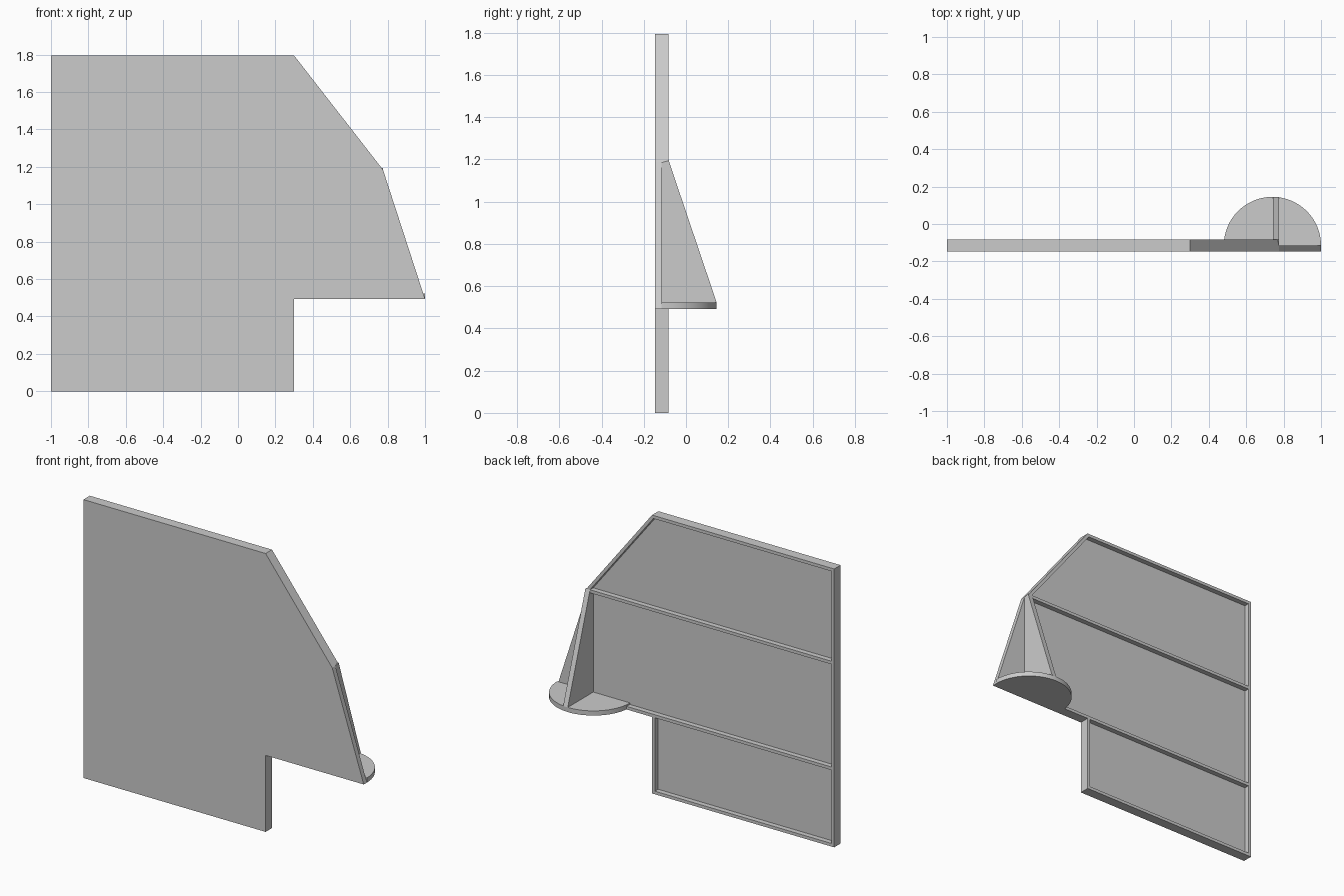
import bpy, bmesh, math
from mathutils import Vector

cube = bpy.data.objects.get("Cube")
if cube:
    bpy.data.objects.remove(cube, do_unlink=True)

grey = bpy.data.materials.new("plain grey")
grey.use_nodes = True
colour = (0.6, 0.6, 0.6, 1)
grey.diffuse_color = colour
grey.node_tree.nodes["Principled BSDF"].inputs["Base Color"].default_value = colour


def prism(name, points, offset):
    """Extrude a closed outline of 3D points along the offset."""
    bm = bmesh.new()
    face = bm.faces.new([bm.verts.new(p) for p in points])
    moved = bmesh.ops.extrude_face_region(bm, geom=[face])["geom"]
    bmesh.ops.translate(bm, vec=Vector(offset),
                        verts=[v for v in moved if isinstance(v, bmesh.types.BMVert)])
    bmesh.ops.recalc_face_normals(bm, faces=bm.faces)
    mesh = bpy.data.meshes.new(name)
    bm.to_mesh(mesh)
    bm.free()
    mesh.materials.append(grey)
    obj = bpy.data.objects.new(name, mesh)
    bpy.context.collection.objects.link(obj)
    return obj


FRONT, SKIN, BACK = -0.147, -0.115, -0.082
TOP, LEDGE, KNEE = 1.795, 0.493, 1.185
STEP, TIP, CORNER = 0.3, 1.0, 0.775
RIB = 0.02


def rib(name, outline):
    prism(name, [(x, SKIN, z) for x, z in outline], (0, BACK - SKIN, 0))


def bar(name, x0, x1, z0, z1):
    rib(name, [(x0, z0), (x1, z0), (x1, z1), (x0, z1)])


# Flat front panel
outline = [(-1, 0), (STEP, 0), (STEP, LEDGE), (TIP, LEDGE),
           (CORNER, KNEE), (STEP, TOP), (-1, TOP)]
prism("panel", [(x, FRONT, z) for x, z in outline], (0, SKIN - FRONT, 0))

# Stiffening ribs on the back
inner = -1 + RIB
bar("side_rib", -1, inner, 0, TOP)
bar("bottom_rib", inner, STEP, 0, RIB)
bar("step_rib", STEP - RIB, STEP, RIB, LEDGE)
bar("ledge_rib", inner, 0.55, LEDGE, LEDGE + RIB)
bar("middle_rib", inner, CORNER - 0.025, KNEE - RIB / 2, KNEE + RIB / 2)
bar("top_rib", inner, STEP - 0.01, TOP - RIB, TOP)
rib("slanted_rib", [(STEP, TOP), (CORNER, KNEE), (CORNER - 0.025, KNEE),
                    (STEP - 0.01, TOP - RIB), (STEP - 0.01, TOP)])

# Half-round foot
radius, steps = 0.26, 32
arc = [(TIP - radius + radius * math.cos(math.pi * i / steps),
        SKIN + radius * math.sin(math.pi * i / steps), LEDGE)
       for i in range(steps + 1)]
foot = prism("foot", arc, (0, 0, 0.03))
bpy.ops.object.select_all(action="DESELECT")
foot.select_set(True)
bpy.context.view_layer.objects.active = foot
bpy.ops.object.shade_smooth_by_angle(angle=math.radians(30))

# Upright triangular brace
z = LEDGE + 0.03
prism("brace", [(CORNER - 0.033, y, h) for y, h in
                [(SKIN, z), (SKIN + radius, z), (BACK, KNEE + 0.01), (SKIN, KNEE)]],
      (0.033, 0, 0))
